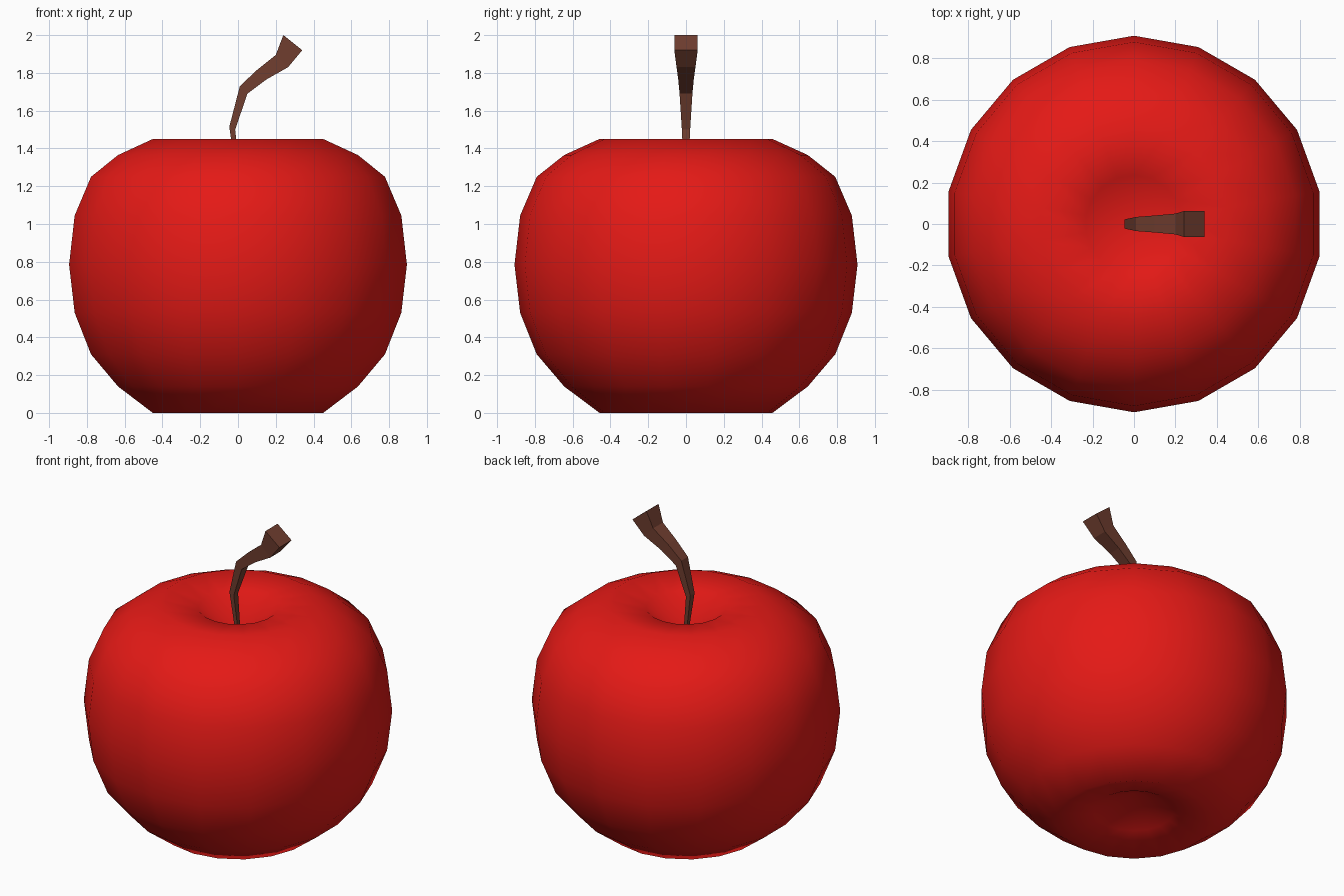
import bpy, bmesh
from math import sin, cos, pi

if "Cube" in bpy.data.objects:
    bpy.data.objects.remove(bpy.data.objects["Cube"])


def material(name, color):
    m = bpy.data.materials.new(name)
    m.diffuse_color = (*color, 1)
    m.use_nodes = True
    m.node_tree.nodes["Principled BSDF"].inputs["Base Color"].default_value = m.diffuse_color
    return m


def finish(bm, name, mat, smooth):
    bmesh.ops.recalc_face_normals(bm, faces=bm.faces)
    me = bpy.data.meshes.new(name)
    for f in bm.faces:
        f.smooth = smooth
    bm.to_mesh(me)
    bm.free()
    me.materials.append(mat)
    ob = bpy.data.objects.new(name, me)
    bpy.context.collection.objects.link(ob)
    return ob


def bridge(bm, a, b):
    n = len(a)
    for i in range(n):
        bm.faces.new((a[i], a[(i + 1) % n], b[(i + 1) % n], b[i]))


# Apple body: 18-sided lathe with a dimple at both poles
SIDES = 18
bottom_pole, top_pole = 0.18, 1.24
profile = [(0.235, 0.06), (0.458, 0.0), (0.645, 0.14), (0.79, 0.31),
           (0.878, 0.53), (0.908, 0.785), (0.878, 1.045), (0.79, 1.25),
           (0.645, 1.365), (0.458, 1.45), (0.235, 1.418)]
bm = bmesh.new()
rings = []
for r, z in profile:
    angles = [pi / 2 + 2 * pi * i / SIDES for i in range(SIDES)]
    rings.append([bm.verts.new((r * cos(a), r * sin(a), z)) for a in angles])
for a, b in zip(rings, rings[1:]):
    bridge(bm, a, b)
for ring, z in ((rings[0], bottom_pole), (rings[-1], top_pole)):
    pole = bm.verts.new((0, 0, z))
    for i in range(SIDES):
        bm.faces.new((ring[i], ring[(i + 1) % SIDES], pole))
finish(bm, "apple_body", material("red_skin", (0.78, 0.01, 0.008)), True)

# Stem: square section swept along a bend; (left x, z), (right x, z), half width
sections = [((-0.008, 1.24), (0.012, 1.24), 0.010),
            ((-0.046, 1.515), (-0.015, 1.50), 0.022),
            ((0.01, 1.73), (0.05, 1.69), 0.034),
            ((0.10, 1.815), (0.15, 1.765), 0.041),
            ((0.20, 1.895), (0.265, 1.83), 0.050),
            ((0.24, 2.0), (0.34, 1.92), 0.062)]
bm = bmesh.new()
loops = []
for (xl, zl), (xr, zr), w in sections:
    corners = [(xl, -w, zl), (xr, -w, zr), (xr, w, zr), (xl, w, zl)]
    loops.append([bm.verts.new(c) for c in corners])
for a, b in zip(loops, loops[1:]):
    bridge(bm, a, b)
bm.faces.new(loops[0])
bm.faces.new(loops[-1])
finish(bm, "stem", material("brown_bark", (0.17, 0.05, 0.03)), False)
